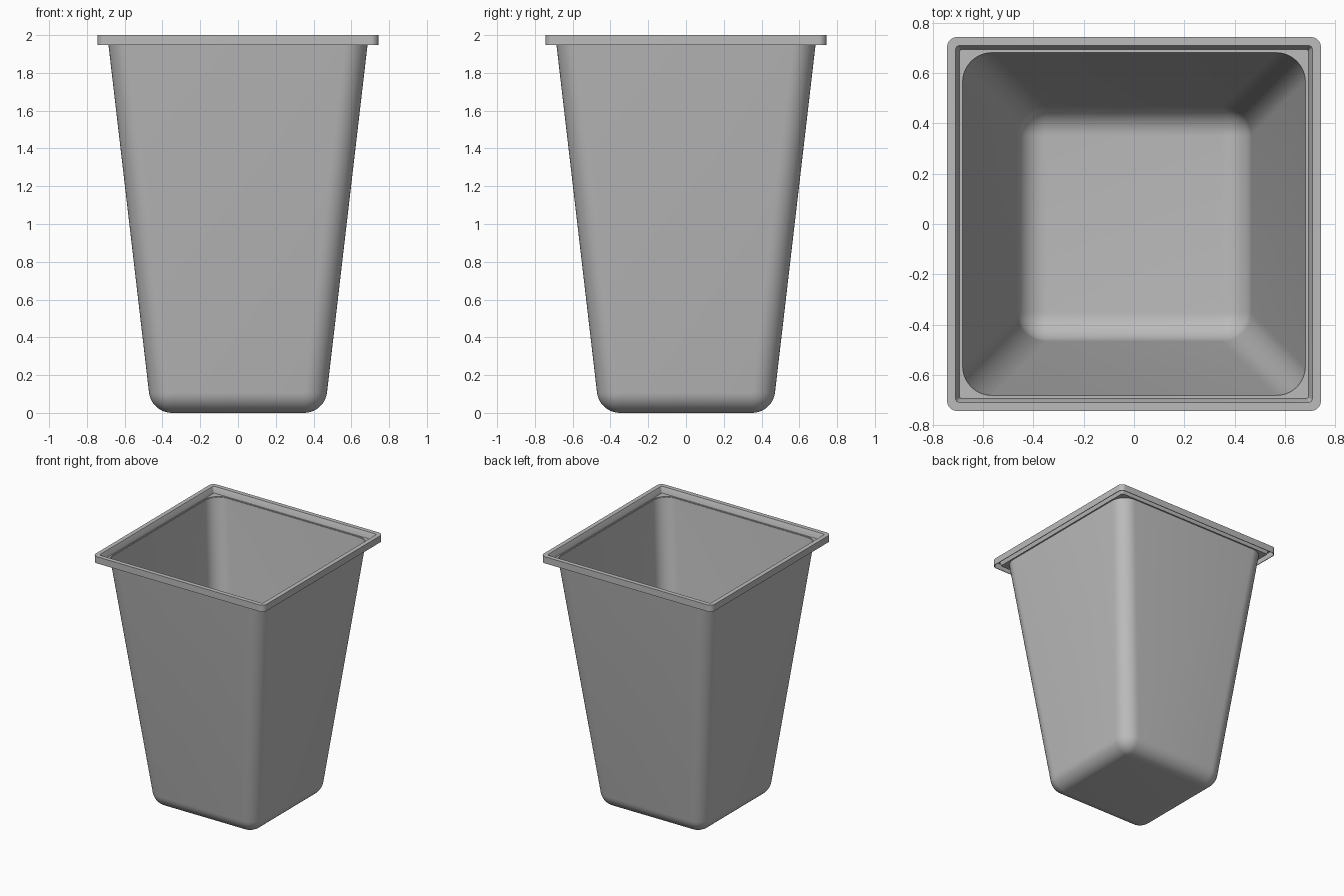
import bpy, bmesh, math

if "Cube" in bpy.data.objects:
    bpy.data.objects.remove(bpy.data.objects["Cube"])

SEG = 10      # segments per rounded corner
T = 0.005     # sheet thickness

grey = bpy.data.materials.new("grey plastic")
grey.diffuse_color = (0.5, 0.5, 0.5, 1)
grey.use_nodes = True
grey.node_tree.nodes["Principled BSDF"].inputs["Base Color"].default_value = grey.diffuse_color


def ring(bm, half, radius, z):
    """Rounded square loop of vertices, counter-clockwise."""
    c = half - radius
    verts = []
    for k, (sx, sy) in enumerate([(1, 1), (-1, 1), (-1, -1), (1, -1)]):
        for i in range(SEG + 1):
            a = math.pi / 2 * (k + i / SEG)
            verts.append(bm.verts.new((sx * c + radius * math.cos(a),
                                       sy * c + radius * math.sin(a), z)))
    return verts


def sheet(name, rings, cap=False):
    """Skin a stack of rounded squares and thicken it towards the inside."""
    bm = bmesh.new()
    loops = [ring(bm, *r) for r in rings]
    n = len(loops[0])
    for lo, hi in zip(loops, loops[1:]):
        for i in range(n):
            j = (i + 1) % n
            bm.faces.new((lo[i], lo[j], hi[j], hi[i]))
    if cap:
        bm.faces.new(list(reversed(loops[0])))
    bmesh.ops.remove_doubles(bm, verts=bm.verts, dist=1e-5)
    me = bpy.data.meshes.new(name)
    bm.to_mesh(me)
    bm.free()
    me.materials.append(grey)
    ob = bpy.data.objects.new(name, me)
    bpy.context.collection.objects.link(ob)
    bpy.context.view_layer.objects.active = ob
    ob.select_set(True)
    mod = ob.modifiers.new("thickness", "SOLIDIFY")
    mod.thickness = T
    mod.offset = -1
    mod.use_even_offset = True
    bpy.ops.object.modifier_apply(modifier=mod.name)
    bpy.ops.object.shade_smooth_by_angle(angle=math.radians(35))
    ob.select_set(False)
    return ob


# Tapered body with a softly rounded base
R, C = 0.122, 0.35
body = []
for i in range(SEG + 1):
    a = math.radians(-90 + 83.5 * i / SEG)
    r = max(R * math.cos(a), 1e-7)
    body.append((C + r, r, R + R * math.sin(a)))
body.append((0.686, 0.12, 1.95))
sheet("bin_body", body, cap=True)

# Folded rim: corner shelf, upright step, flat top and hanging skirt
rim = [
    (0.686, 0.12, 1.95),
    (0.697, 0.012, 1.95),
    (0.703, 0.014, 1.975),
    (0.712, 0.018, 2 - T),
    (0.743 - T, 0.035, 2 - T),
    (0.743 - T, 0.035, 1.948),
]
sheet("bin_rim", rim)
